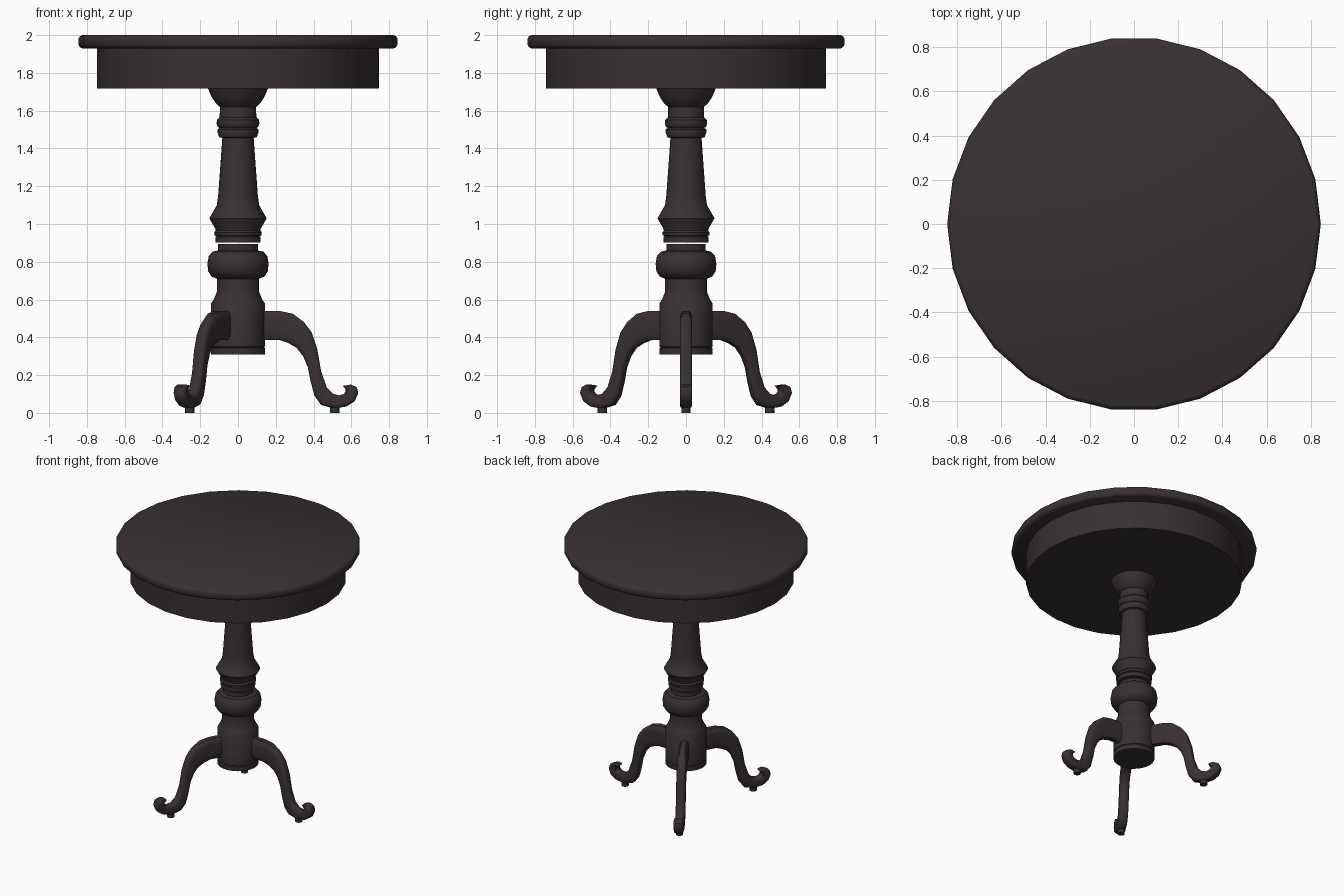
import bpy, bmesh, math
from mathutils import Matrix

if "Cube" in bpy.data.objects:
    bpy.data.objects.remove(bpy.data.objects["Cube"])

wood = bpy.data.materials.new("dark brown wood")
wood.diffuse_color = (0.040, 0.030, 0.030, 1)
wood.use_nodes = True
wood.node_tree.nodes["Principled BSDF"].inputs["Base Color"].default_value = wood.diffuse_color


def finish(name, bm, angle=35):
    bmesh.ops.recalc_face_normals(bm, faces=bm.faces)
    me = bpy.data.meshes.new(name)
    bm.to_mesh(me)
    bm.free()
    me.materials.append(wood)
    ob = bpy.data.objects.new(name, me)
    bpy.context.collection.objects.link(ob)
    bpy.ops.object.select_all(action='DESELECT')
    ob.select_set(True)
    bpy.context.view_layer.objects.active = ob
    bpy.ops.object.shade_smooth_by_angle(angle=math.radians(angle))
    return ob


def loft(bm, rings):
    """Skin a list of closed point rings and cap both ends."""
    vs = [[bm.verts.new(p) for p in ring] for ring in rings]
    n = len(vs[0])
    for a, b in zip(vs, vs[1:]):
        for i in range(n):
            j = (i + 1) % n
            bm.faces.new((a[i], a[j], b[j], b[i]))
    bm.faces.new(vs[0])
    bm.faces.new(vs[-1][::-1])


def turned(name, profile, sides=26):
    """Lathe a (radius, z) profile."""
    bm = bmesh.new()
    step = 2 * math.pi / sides
    loft(bm, [[(r * math.cos(i * step), r * math.sin(i * step), z)
               for i in range(sides)] for r, z in profile])
    return finish(name, bm)


# Table top with rounded rim, and the apron below it
turned("table_top", [(0.825, 1.93), (0.838, 1.937), (0.845, 1.95), (0.845, 1.98),
                     (0.838, 1.993), (0.825, 2.0)])
turned("apron", [(0.747, 1.718), (0.747, 1.932)])

# Upper turned column
turned("upper_column", [
    (0.12, 0.902), (0.12, 0.932), (0.113, 0.936), (0.124, 0.94), (0.126, 0.955),
    (0.118, 0.966), (0.12, 0.975), (0.152, 1.03), (0.112, 1.10), (0.105, 1.15),
    (0.083, 1.455), (0.10, 1.46), (0.108, 1.485), (0.108, 1.50), (0.098, 1.508),
    (0.108, 1.516), (0.113, 1.53), (0.112, 1.55), (0.097, 1.565), (0.096, 1.62),
    (0.118, 1.64), (0.138, 1.67), (0.16, 1.72)])

# Lower turned column with bulb and leg block
turned("lower_column", [
    (0.142, 0.31), (0.142, 0.343), (0.136, 0.347), (0.142, 0.351), (0.142, 0.58),
    (0.128, 0.60), (0.112, 0.64), (0.112, 0.71), (0.14, 0.722), (0.158, 0.75),
    (0.162, 0.79), (0.155, 0.83), (0.135, 0.853), (0.105, 0.86), (0.105, 0.893)])

# Leg stations: outer edge (x, z) paired with inner edge (x, z)
STATIONS = [
    (.12, .54, .12, .385), (.22, .54, .22, .385), (.29, .525, .265, .37),
    (.35, .48, .31, .345), (.39, .426, .345, .30), (.42, .336, .37, .24),
    (.44, .22, .385, .165), (.47, .135, .405, .09), (.505, .10, .44, .042),
    (.535, .093, .51, .023), (.56, .10, .575, .034), (.57, .113, .618, .062),
    (.57, .125, .637, .105), (.56, .137, .628, .137), (.553, .143, .598, .15)]
# Rounded cross-section: (across, along outer-to-inner)
SECTION = [(-.55, 1), (-.9, .8), (-1, .45), (-1, -.45), (-.9, -.8), (-.55, -1),
           (.55, -1), (.9, -.8), (1, -.45), (1, .45), (.9, .8), (.55, 1)]
HALF_W = 0.033

for k, label in enumerate(("right", "back_left", "front_left")):
    turn = Matrix.Rotation(k * 2 * math.pi / 3, 4, 'Z')

    # Cabriole leg with scrolled foot
    bm = bmesh.new()
    loft(bm, [[((ax + bx) / 2 + (ax - bx) / 2 * v, HALF_W * u,
                (az + bz) / 2 + (az - bz) / 2 * v) for u, v in SECTION]
              for ax, az, bx, bz in STATIONS])
    bm.transform(turn)
    finish(label + "_leg", bm, 45)

    # Small round pad under the foot
    bm = bmesh.new()
    bmesh.ops.create_cone(bm, cap_ends=True, segments=16, radius1=0.025, radius2=0.025,
                          depth=0.035, matrix=Matrix.Translation((0.512, 0, 0.0175)))
    bm.transform(turn)
    finish(label + "_foot_pad", bm)
